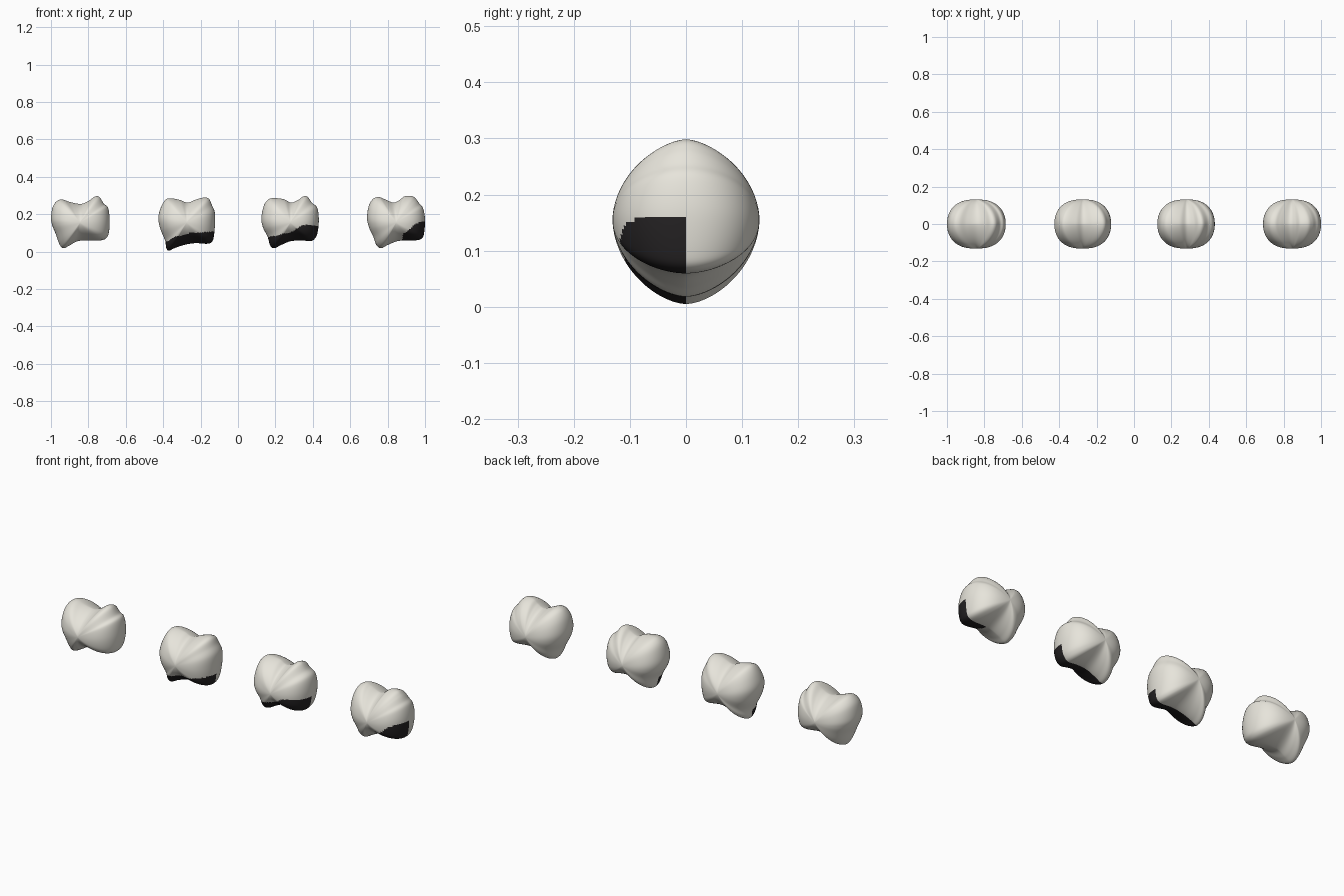
import bpy, bmesh, math
from mathutils import Vector

if "Cube" in bpy.data.objects:
    bpy.data.objects.remove(bpy.data.objects["Cube"])

STEPS, RINGS, DEPTH, MID = 7, 28, 0.131, 0.155


def colour(name, rgb):
    m = bpy.data.materials.new(name)
    m.diffuse_color = (*rgb, 1)
    m.use_nodes = True
    m.node_tree.nodes["Principled BSDF"].inputs["Base Color"].default_value = m.diffuse_color
    return m


enamel = colour("enamel", (0.80, 0.78, 0.71))
decay = colour("decay", (0.018, 0.016, 0.017))


def smooth_loop(pts):
    """Closed Catmull-Rom curve through the outline points."""
    p = [Vector(q) for q in pts]
    n, out = len(p), []
    for i in range(n):
        a, b, c, d = p[i - 1], p[i], p[(i + 1) % n], p[(i + 2) % n]
        for k in range(STEPS):
            t = k / STEPS
            out.append(0.5 * (2 * b + (c - a) * t + (2 * a - 5 * b + 4 * c - d) * t * t
                              + (3 * b - a - 3 * c + d) * t ** 3))
    return out


def line_height(line, x):
    """Height of a polyline at x; -1 left of its start."""
    if x < line[0][0]:
        return -1
    for (x0, z0), (x1, z1) in zip(line, line[1:]):
        if x <= x1:
            t = (x - x0) / (x1 - x0)
            return z0 + (z1 - z0) * t * t * (3 - 2 * t)
    return line[-1][1]


def tooth(name, cx, outline, dark=None):
    """Cushion the front outline into a crown; dark = upper edge of the decay."""
    loop = smooth_loop([(cx + x, z) for x, z in outline])
    bm = bmesh.new()
    mid = Vector((cx, MID))
    rim = [bm.verts.new((q.x, 0, q.y)) for q in loop]
    n = len(rim)
    for side in (-1, 1):
        prev = rim
        for r in range(RINGS - 1, 0, -1):
            s = math.sin(r / RINGS * math.pi / 2)
            ring = []
            for q in loop:
                d = q - mid
                c = d.x ** 2 / d.length_squared
                h = c * (1 - s ** 2.6) ** 0.47 + (1 - c) * (1 - s ** 1.75) ** 0.68
                w = mid + d * s
                ring.append(bm.verts.new((w.x, side * DEPTH * h, w.y)))
            for i in range(n):
                j = (i + 1) % n
                bm.faces.new((prev[i], prev[j], ring[j], ring[i]))
            prev = ring
        tip = bm.verts.new((cx, side * DEPTH, MID))
        for i in range(n):
            bm.faces.new((prev[i], prev[(i + 1) % n], tip))
    bmesh.ops.recalc_face_normals(bm, faces=bm.faces[:])
    for f in bm.faces:
        f.smooth = True
        c = f.calc_center_median()
        if dark and c.y < 0 and c.z < line_height(dark, c.x - cx):
            f.material_index = 1
    me = bpy.data.meshes.new(name)
    bm.to_mesh(me)
    bm.free()
    me.materials.append(enamel)
    me.materials.append(decay)
    bpy.context.collection.objects.link(bpy.data.objects.new(name, me))


# healthy tooth
tooth("healthy_tooth", -0.845, [
    (-.155, .18), (-.145, .24), (-.12, .272), (-.092, .278), (-.05, .264), (.005, .255),
    (.045, .27), (.08, .294), (.105, .291), (.128, .255), (.15, .235), (.159, .17),
    (.155, .105), (.142, .073), (.11, .06), (.04, .06), (-.015, .055), (-.055, .033),
    (-.09, .018), (-.11, .04), (-.13, .095), (-.148, .14)])

# tooth with decay along the whole base
tooth("base_decay_tooth", -0.275, [
    (-.151, .18), (-.138, .235), (-.115, .275), (-.088, .285), (-.035, .276), (.005, .262),
    (.055, .28), (.095, .289), (.12, .282), (.135, .25), (.151, .21), (.152, .15),
    (.147, .09), (.138, .055), (.112, .042), (.045, .045), (-.015, .035), (-.065, .018),
    (-.095, .005), (-.109, .02), (-.115, .06), (-.14, .12)],
    [(-.15, .05), (-.11, .055), (-.05, .082), (.03, .1), (.16, .107)])

# tooth with decay rising to the right
tooth("rising_decay_tooth", 0.28, [
    (-.155, .18), (-.142, .245), (-.12, .277), (-.09, .286), (-.035, .28), (.003, .262),
    (.04, .275), (.067, .294), (.09, .294), (.115, .262), (.143, .235), (.152, .175),
    (.147, .11), (.135, .075), (.11, .056), (.06, .06), (0, .055), (-.05, .035),
    (-.085, .018), (-.107, .03), (-.122, .08), (-.147, .13)],
    [(-.14, .075), (-.09, .083), (-.02, .098), (.08, .143), (.16, .132)])

# tooth with a decay spot at its right corner
tooth("corner_decay_tooth", 0.845, [
    (-.155, .18), (-.147, .24), (-.125, .28), (-.095, .292), (-.065, .282), (-.015, .262),
    (.018, .275), (.045, .295), (.085, .297), (.108, .28), (.126, .255), (.145, .23),
    (.155, .17), (.15, .1), (.138, .07), (.105, .06), (.055, .06), (.005, .055),
    (-.045, .035), (-.08, .018), (-.105, .035), (-.122, .08), (-.145, .13)],
    [(.033, .06), (.04, .1), (.125, .155), (.16, .158)])
